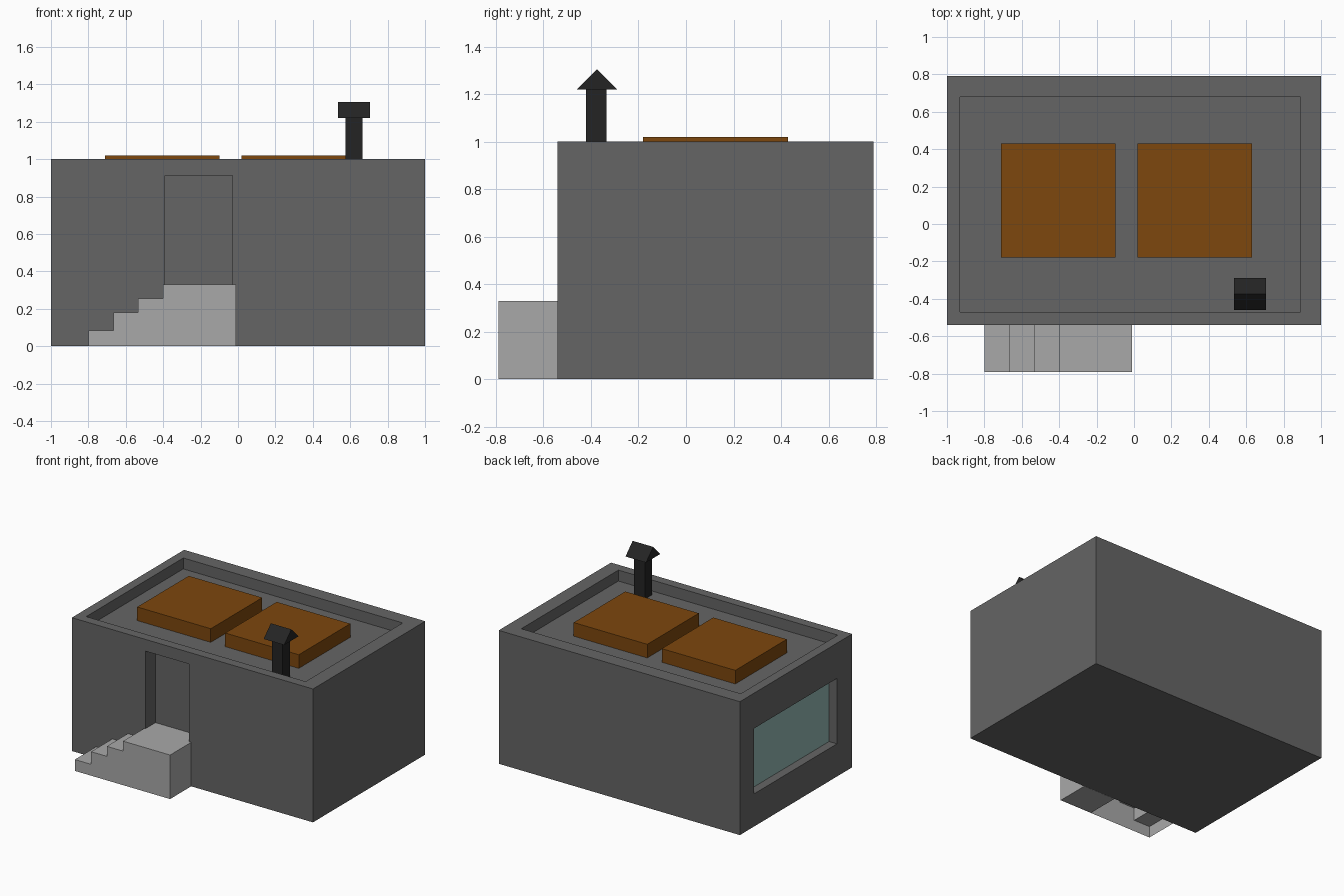
import bpy
import bmesh

if "Cube" in bpy.data.objects:
    bpy.data.objects.remove(bpy.data.objects["Cube"])


def material(name, rgb):
    """Flat colour from 0-255 sRGB."""
    def lin(c):
        c /= 255
        return c / 12.92 if c <= 0.04045 else ((c + 0.055) / 1.055) ** 2.4
    m = bpy.data.materials.new(name)
    m.diffuse_color = (*[lin(c) for c in rgb], 1)
    m.use_nodes = True
    m.node_tree.nodes["Principled BSDF"].inputs["Base Color"].default_value = m.diffuse_color
    return m


WALL = material("wall_grey", (101, 101, 101))
STONE = material("step_light_grey", (169, 169, 169))
WOOD = material("hatch_brown", (125, 71, 13))
METAL = material("chimney_black", (36, 36, 36))
GLASS = material("window_glass", (147, 182, 178))


def finish(bm, name, mat):
    me = bpy.data.meshes.new(name)
    bm.to_mesh(me)
    bm.free()
    ob = bpy.data.objects.new(name, me)
    bpy.context.collection.objects.link(ob)
    if mat:
        me.materials.append(mat)
    return ob


def add_box(bm, x, y, z):
    verts = bmesh.ops.create_cube(bm, size=1)["verts"]
    for v in verts:
        v.co = [r[0] if c < 0 else r[1] for c, r in zip(v.co, (x, y, z))]


def box(name, mat, x, y, z):
    bm = bmesh.new()
    add_box(bm, x, y, z)
    return finish(bm, name, mat)


# Main block, with roof tray, doorway and window niche cut out
body = box("house_body", WALL, (-1, 1), (-0.54, 0.79), (0, 1))
cuts = {
    "roof_cutter": ((-0.93, 0.89), (-0.47, 0.68), (0.918, 1.2)),
    "door_cutter": ((-0.39, -0.03), (-0.8, -0.42), (0.32, 0.912)),
    "window_cutter": ((-1.2, -0.927), (-0.36, 0.625), (0.245, 0.735)),
}
bpy.context.view_layer.objects.active = body
for name, dims in cuts.items():
    cutter = box(name, None, *dims)
    cutter.hide_render = True
    mod = body.modifiers.new(name, "BOOLEAN")
    mod.operation = "DIFFERENCE"
    mod.solver = "EXACT"
    mod.object = cutter
    bpy.ops.object.modifier_apply(modifier=mod.name)
    bpy.data.objects.remove(cutter)

# Window pane set at the back of its niche
box("window_pane", GLASS, (-0.935, -0.926), (-0.36, 0.625), (0.245, 0.735))

# Two raised roof hatches
for side, x in (("left", -0.71), ("right", 0.02)):
    box(f"roof_hatch_{side}", WOOD, (x, x + 0.61), (-0.18, 0.43), (0.915, 1.02))

# Chimney stem
box("chimney_stem", METAL, (0.575, 0.665), (-0.42, -0.335), (0.915, 1.23))

# Chimney cap: gable profile extruded along x
bm = bmesh.new()
gable = [bm.verts.new((0.535, y, z))
         for y, z in ((-0.46, 1.22), (-0.29, 1.22), (-0.375, 1.305))]
face = bm.faces.new(gable)
ext = bmesh.ops.extrude_face_region(bm, geom=[face], use_keep_orig=True)["geom"]
bmesh.ops.translate(bm, vec=(0.17, 0, 0),
                    verts=[g for g in ext if isinstance(g, bmesh.types.BMVert)])
bmesh.ops.recalc_face_normals(bm, faces=bm.faces)
finish(bm, "chimney_cap", METAL)

# Steps: stepped front profile extruded to the wall, hollow underneath
xs = (-0.8, -0.665, -0.535, -0.4, -0.01)
zs = (0.085, 0.18, 0.255, 0.33)
FRONT, BACK = -0.79, -0.54
profile = [(xs[0], 0)]
for i, z in enumerate(zs):
    profile += [(xs[i], z), (xs[i + 1], z)]
profile.append((xs[-1], 0))
bm = bmesh.new()
front = [bm.verts.new((x, FRONT, z)) for x, z in profile]
back = [bm.verts.new((x, BACK, z)) for x, z in profile]
bm.faces.new(front[::-1])
for i in range(len(profile) - 1):
    bm.faces.new((front[i], front[i + 1], back[i + 1], back[i]))
bmesh.ops.recalc_face_normals(bm, faces=bm.faces)
top = max(bm.faces, key=lambda f: f.calc_center_median().z)
if top.normal.z < 0:
    bmesh.ops.reverse_faces(bm, faces=bm.faces)
# Base plate under the landing, and the threshold inside the doorway
add_box(bm, (-0.28, -0.012), (-0.788, -0.541), (0.0, 0.005))
add_box(bm, (-0.39, -0.03), (-0.54, -0.42), (0.32, 0.33))
finish(bm, "entrance_steps", STONE)
